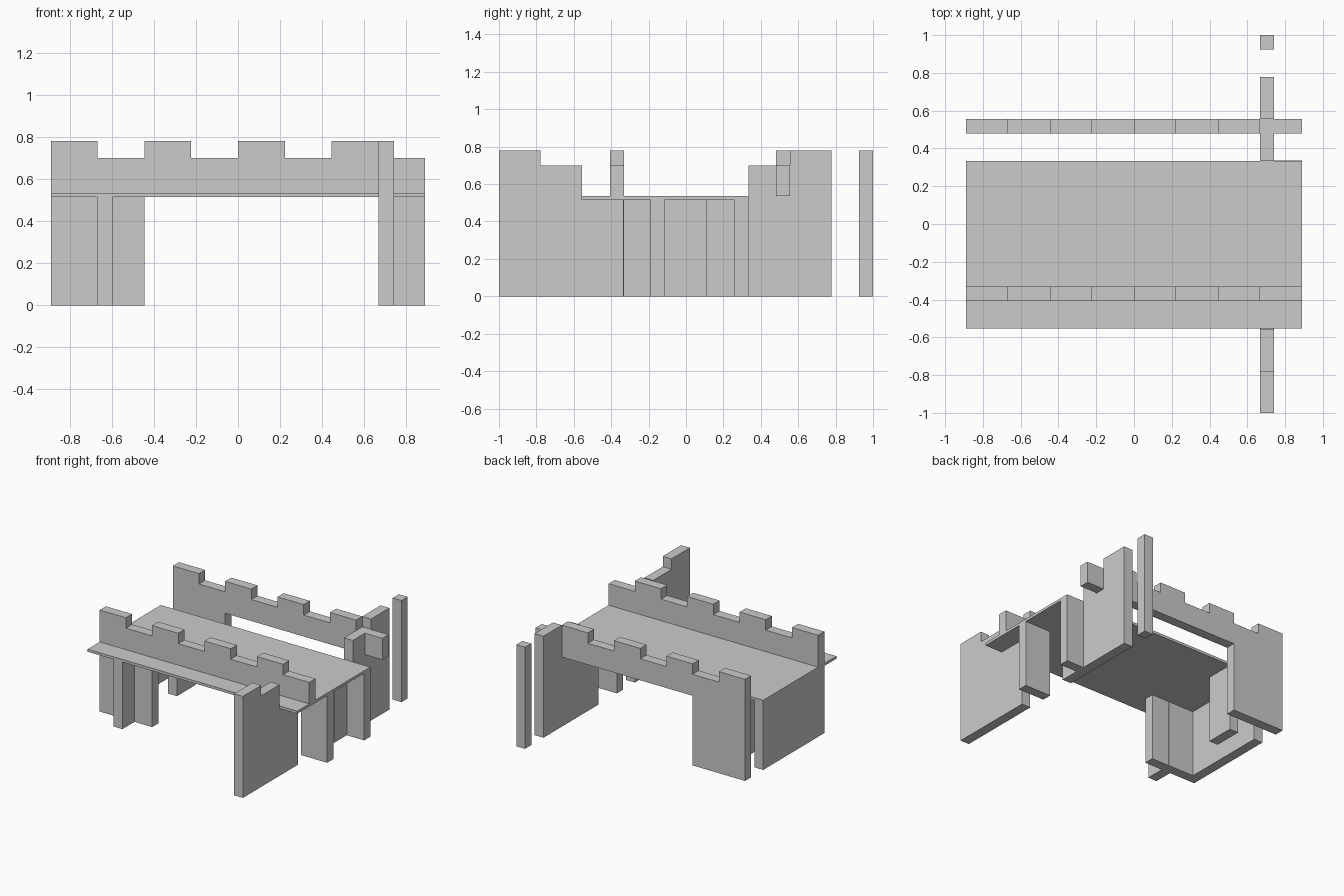
import bpy, bmesh
from mathutils import Vector

if "Cube" in bpy.data.objects:
    bpy.data.objects.remove(bpy.data.objects["Cube"])

T = 0.075            # board thickness
U = 0.2225           # module: merlon width
DECK_LOW, DECK_TOP = 0.515, 0.535
LOW, HIGH = 0.70, 0.78


def board(name, outline, axis, start, thick=T):
    """Extrude a (horizontal, z) outline along 'x' or 'y'."""
    def place(h, z):
        return (h, start, z) if axis == 'y' else (start, h, z)
    bm = bmesh.new()
    face = bm.faces.new([bm.verts.new(place(h, z)) for h, z in outline])
    ext = bmesh.ops.extrude_face_region(bm, geom=[face])
    verts = [v for v in ext['geom'] if isinstance(v, bmesh.types.BMVert)]
    step = Vector((0, thick, 0)) if axis == 'y' else Vector((thick, 0, 0))
    bmesh.ops.translate(bm, verts=verts, vec=step)
    bmesh.ops.recalc_face_normals(bm, faces=bm.faces[:])
    mesh = bpy.data.meshes.new(name)
    bm.to_mesh(mesh)
    bm.free()
    obj = bpy.data.objects.new(name, mesh)
    bpy.context.collection.objects.link(obj)
    return obj


def rect(a, b, z0, z1):
    return [(a, z0), (b, z0), (b, z1), (a, z1)]


# Deck
board("deck", rect(-0.89, 0.89, DECK_LOW, DECK_TOP), 'y', -0.553, 0.887)

# Crenellated long walls, each with a leg at the left end
crest = []
for i in range(8):
    z = HIGH if i % 2 == 0 else LOW
    crest += [(-0.89 + i * U, z), (-0.89 + (i + 1) * U, z)]
wall = [(0.89, DECK_TOP), (-0.445, DECK_TOP), (-0.445, 0), (-0.89, 0)] + crest
board("front_wall", wall, 'y', -0.407)
board("back_wall", wall, 'y', 0.48)

# Stepped cross walls on the right, tucked under the deck
board("front_cross_wall",
      [(-1, 0), (-0.333, 0), (-0.333, DECK_LOW), (-0.555, DECK_LOW),
       (-0.555, LOW), (-0.778, LOW), (-0.778, HIGH), (-1, HIGH)], 'x', 0.667)
board("back_cross_wall",
      [(0.11, 0), (0.777, 0), (0.777, HIGH), (0.555, HIGH),
       (0.555, LOW), (0.334, LOW), (0.334, DECK_LOW), (0.11, DECK_LOW)], 'x', 0.667)

# Left end panel and short supports beneath the deck
board("left_end_panel", rect(-0.333, 0.334, 0, DECK_LOW), 'x', -0.89)
for name, y in (("left_front_support", -0.553), ("left_back_support", 0.11)):
    board(name, rect(y, y + 0.222, 0, DECK_LOW), 'x', -0.67)
for name, y in (("right_front_support", -0.19), ("right_back_support", 0.26)):
    board(name, rect(0.667, 0.89, 0, DECK_LOW), 'y', y)

# Free-standing post behind
board("post", rect(0.925, 1, 0, HIGH), 'x', 0.667)
